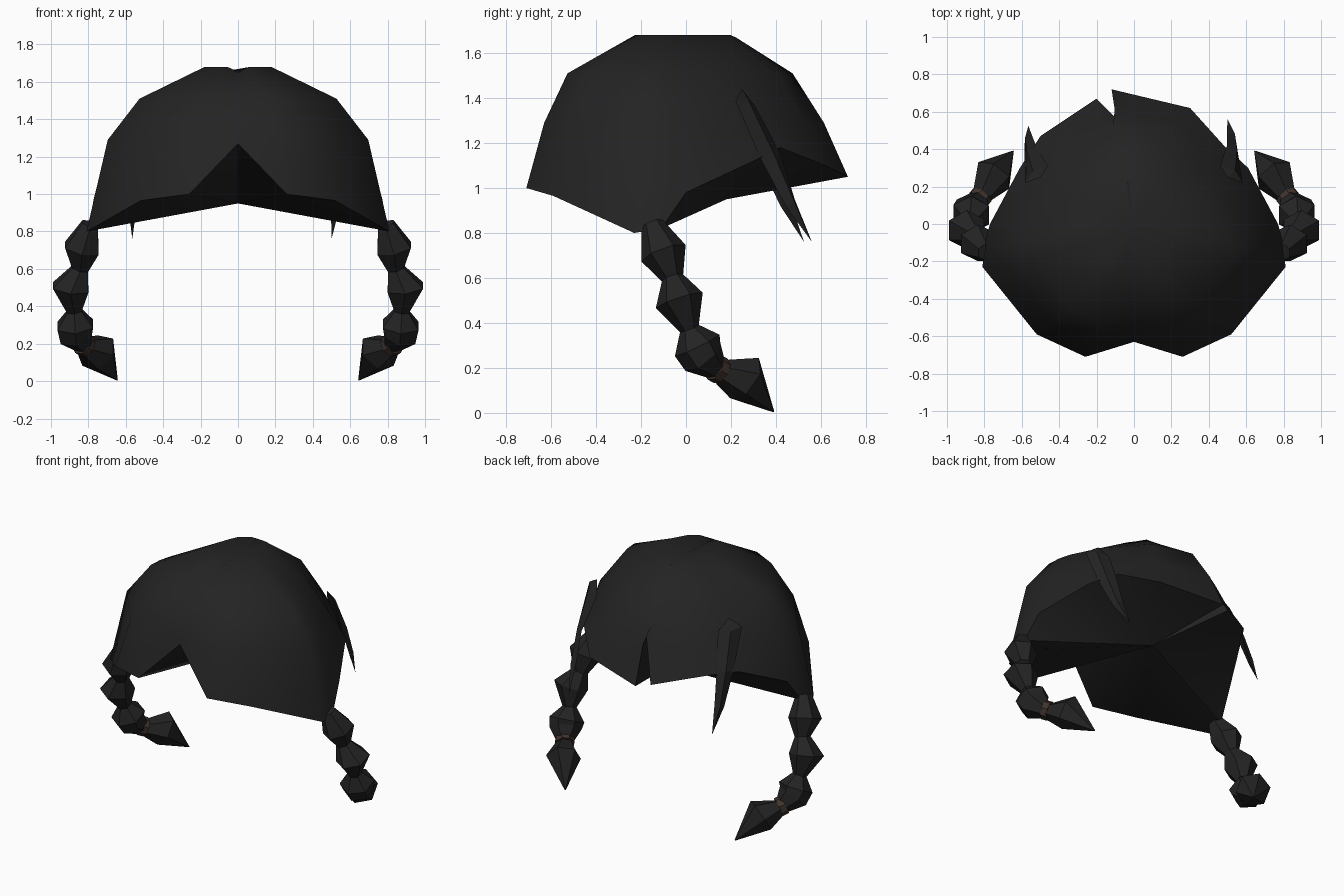
import bpy, bmesh, math
from mathutils import Vector

if "Cube" in bpy.data.objects:
    bpy.data.objects.remove(bpy.data.objects["Cube"], do_unlink=True)


def material(name, colour):
    mat = bpy.data.materials.new(name)
    mat.use_nodes = True
    mat.diffuse_color = colour
    bsdf = next(n for n in mat.node_tree.nodes if n.type == 'BSDF_PRINCIPLED')
    bsdf.inputs["Base Color"].default_value = colour
    bsdf.inputs["Roughness"].default_value = 0.8
    return mat


HAIR = material("black_hair", (0.017, 0.017, 0.017, 1))
TIE = material("brown_tie", (0.05, 0.032, 0.024, 1))


def skin(name, rings, mat, start=None, end=None, smooth=None):
    """Join rings of points into a closed surface; start and end are optional cap points."""
    bm = bmesh.new()
    loops = [[bm.verts.new(p) for p in ring] for ring in rings]
    n = len(loops[0])
    for low, high in zip(loops, loops[1:]):
        for i in range(n):
            j = (i + 1) % n
            bm.faces.new((low[i], low[j], high[j], high[i]))
    for loop, tip in ((loops[0], start), (loops[-1], end)):
        if tip is None:
            bm.faces.new(loop)
        else:
            v = bm.verts.new(tip)
            for i in range(n):
                bm.faces.new((loop[i], loop[(i + 1) % n], v))
    bmesh.ops.recalc_face_normals(bm, faces=bm.faces)
    mesh = bpy.data.meshes.new(name)
    bm.to_mesh(mesh)
    bm.free()
    mesh.materials.append(mat)
    obj = bpy.data.objects.new(name, mesh)
    bpy.context.collection.objects.link(obj)
    if smooth:
        bpy.ops.object.select_all(action='DESELECT')
        obj.select_set(True)
        bpy.context.view_layer.objects.active = obj
        bpy.ops.object.shade_smooth_by_angle(angle=math.radians(smooth))
    return obj


# Hair cap: a hem with a front parting and a nick at the back
side = [(.26, -.71, 1.0), (.52, -.59, .965), (.81, -.23, .8), (.8, -.11, .82),
        (.77, 0, .98), (.61, .3, 1.12)]
back = [(.48, .42, 1.18), (.3, .62, 1.1), (-.12, .72, 1.05), (-.08, .55, 1.35),
        (-.2, .67, 1.06), (-.5, .47, 1.13)]
hem = [(0, -.63, 1.27)] + side + back + [(-x, y, z) for x, y, z in reversed(side)]

# Full outline, with the parting and the nick pushed out again
outline = [Vector(p) for p in hem]
outline[0].y = -.68
outline[len(side) + 4].xy = (-.15, .7)


def dome_point(p, z):
    t = (z - 1.29) / .22
    return (p.x * (.86 - .21 * t), -.1 + (p.y + .1) * (.87 - .17 * t), z)


middle = [dome_point(p, max(1.29, p.z + .06)) for p in outline]
upper = [dome_point(p, 1.51) for p in outline]
crown = [(p.x * .22, p.y * .32, 1.65 + min(.03, abs(p.x) * .12)) for p in outline]
skin("hair_cap", [hem, middle, upper, crown], HAIR,
     start=(0, .18, .95), end=(0, 0, 1.655), smooth=50)


# Tapered locks hanging behind each temple
def lock(name, s, dx, dy):
    edges = [((.58, .22, 1.39), (.46, .31, 1.36)),
             ((.585, .32, 1.13), (.52, .41, 1.15)),
             ((.585, .42, .92), (.54, .46, .95))]
    rings = []
    for k, (a, b) in enumerate(edges):
        shift = Vector((dx, dy, 0)) * k / 3
        a, b = Vector(a) + shift, Vector(b) + shift
        mid = (a + b) / 2
        ridge = mid + Vector((.02, .02, 0))
        rings.append([(s * p.x, p.y, p.z) for p in (a, ridge, b)])
    skin(name, rings, HAIR, start=(s * .5, .25, 1.44),
         end=(s * (.565 + dx), .525 + dy, .76))


lock("right_lock", -1, 0, 0)
lock("left_lock", 1, -.065, .035)


# Tubes whose radius swells and pinches along a path
def tube(name, s, path, mat, sides=6):
    pts = [Vector(p[:3]) for p in path]
    rings = []
    for i, p in enumerate(pts):
        axis = (pts[min(i + 1, len(pts) - 1)] - pts[max(i - 1, 0)]).normalized()
        u = axis.cross(Vector((1, 0, 0))).normalized()
        v = axis.cross(u)
        ring = []
        for k in range(sides):
            a = math.tau * k / sides
            q = p + (u * math.cos(a) + v * math.sin(a)) * path[i][3]
            ring.append((s * q.x, q.y, q.z))
        rings.append(ring)
    return skin(name, rings, mat)


plait = [(.79, -.15, .84, .05), (.835, -.1, .71, .105), (.845, -.06, .6, .05),
         (.895, -.03, .5, .11), (.875, .015, .375, .045), (.87, .05, .3, .11),
         (.865, .075, .25, .1), (.825, .14, .19, .05)]
tail = [(.83, .13, .19, .045), (.75, .26, .155, .11), (.645, .39, .005, .003)]
tie = [(.836, .125, .203, .062), (.812, .155, .187, .062)]

for label, s in (("left", 1), ("right", -1)):
    tube(label + "_braid", s, plait, HAIR)
    tube(label + "_braid_tail", s, tail, HAIR)
    tube(label + "_braid_tie", s, tie, TIE, 8)
